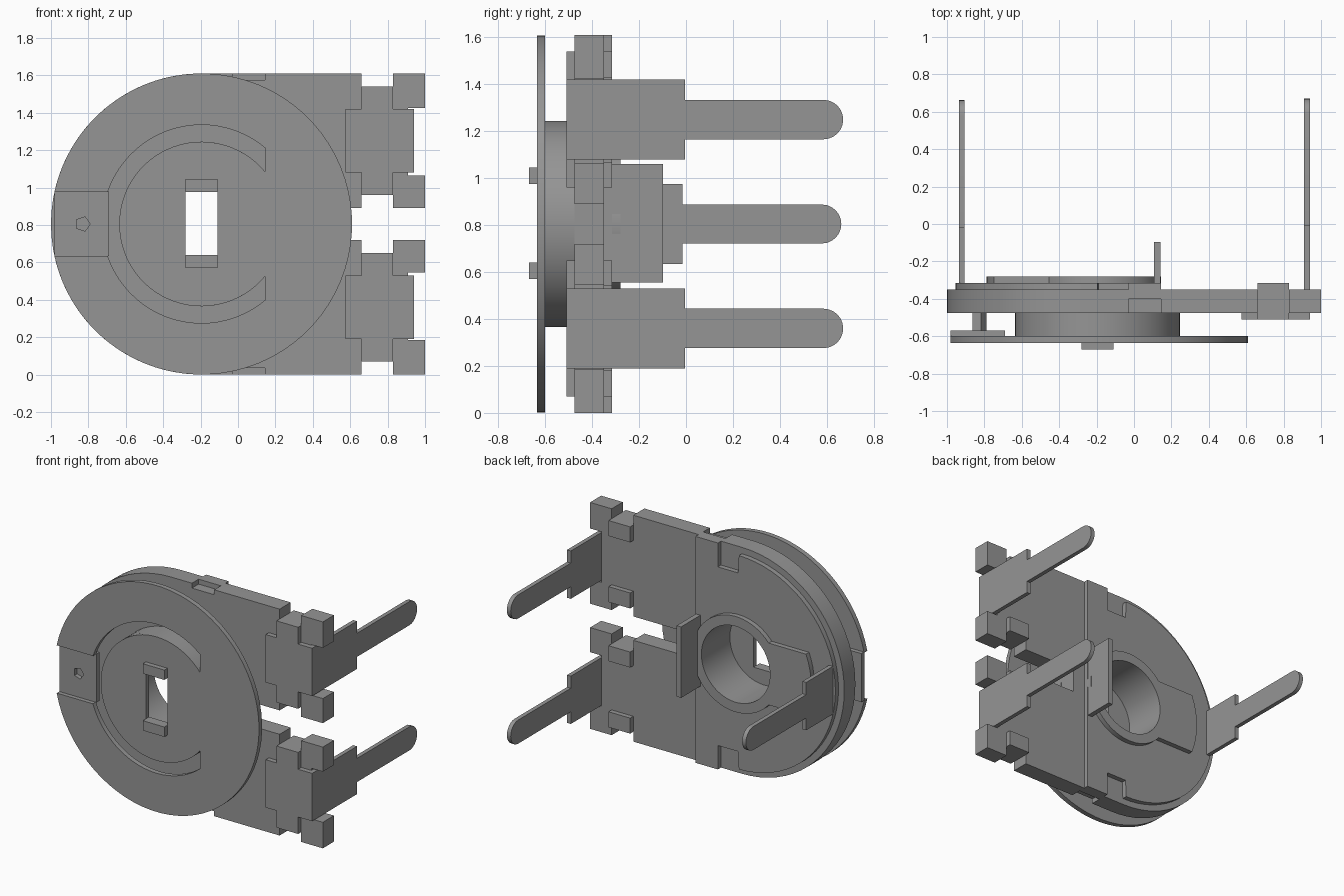
import bpy, bmesh, math
from mathutils import Matrix

cube = bpy.data.objects.get("Cube")
if cube:
    bpy.data.objects.remove(cube, do_unlink=True)

grey = bpy.data.materials.new("mid grey")
grey.use_nodes = True
COL = (0.3, 0.3, 0.3, 1)
grey.diffuse_color = COL
grey.node_tree.nodes["Principled BSDF"].inputs["Base Color"].default_value = COL

CX, CZ = -0.195, 0.805          # rotor axis


def arc(r, a0, a1, cx=CX, cz=CZ, step=5):
    n = max(2, round(abs(a1 - a0) / step))
    angles = [math.radians(a0 + (a1 - a0) * i / n) for i in range(n + 1)]
    return [(cx + r * math.cos(a), cz + r * math.sin(a)) for a in angles]


def circle(r, cx=CX, cz=CZ, n=72):
    return arc(r, 0, 360, cx, cz, 360 / n)[:-1]


def rect(x0, x1, z0, z1):
    return [(x0, z0), (x1, z0), (x1, z1), (x0, z1)]


def mirrored(pts):
    """Lower half of an outline followed by its upper half."""
    return pts + [(x, 2 * CZ - z) for x, z in reversed(pts)]


def prism(name, loops, d0, d1, axis='Y'):
    """Extrude an outline (with optional holes) from d0 to d1 along an axis."""
    cu = bpy.data.curves.new(name, 'CURVE')
    cu.dimensions = '2D'
    cu.fill_mode = 'BOTH'
    cu.extrude = (d1 - d0) / 2
    for pts in loops:
        sp = cu.splines.new('POLY')
        sp.points.add(len(pts) - 1)
        for p, (a, b) in zip(sp.points, pts):
            p.co = (a, b, 0, 1)
        sp.use_cyclic_u = True
    tmp = bpy.data.objects.new(name + "_outline", cu)
    bpy.context.collection.objects.link(tmp)
    bpy.context.view_layer.update()
    dg = bpy.context.evaluated_depsgraph_get()
    me = bpy.data.meshes.new_from_object(tmp.evaluated_get(dg))
    bpy.data.objects.remove(tmp, do_unlink=True)
    bpy.data.curves.remove(cu)
    mid = (d0 + d1) / 2
    m = Matrix.Rotation(math.pi / 2, 4, 'X')
    if axis == 'X':
        m = Matrix.Translation((mid, 0, 0)) @ Matrix.Rotation(math.pi / 2, 4, 'Z') @ m
    else:
        m = Matrix.Translation((0, mid, 0)) @ m
    me.transform(m)
    bm = bmesh.new()
    bm.from_mesh(me)
    bmesh.ops.remove_doubles(bm, verts=bm.verts, dist=1e-4)
    bmesh.ops.recalc_face_normals(bm, faces=bm.faces)
    bm.to_mesh(me)
    bm.free()
    me.name = name
    me.materials.clear()
    me.materials.append(grey)
    ob = bpy.data.objects.new(name, me)
    bpy.context.collection.objects.link(ob)
    bpy.ops.object.select_all(action='DESELECT')
    ob.select_set(True)
    bpy.context.view_layer.objects.active = ob
    bpy.ops.object.shade_smooth_by_angle(angle=math.radians(30))
    return ob


# Housing: round left end, two forked arms on the right
arm = [(0.66, 0), (0.66, 0.105), (0.83, 0.105), (0.83, 0), (1, 0), (1, 0.185),
       (0.91, 0.185), (0.91, 0.545), (1, 0.545), (1, 0.72), (0.83, 0.72),
       (0.83, 0.62), (0.66, 0.62), (0.66, 0.72), (0.24, 0.72)]
notch = [(-0.03, 0), (-0.03, 0.035), (0.145, 0.035), (0.145, 0)]
round_end = arc(0.805, 90, 270)
prism("housing_front", [round_end + mirrored(notch + arm), circle(0.27)], -0.475, -0.40)
prism("housing_back", [round_end + mirrored(arm), circle(0.27)], -0.40, -0.35)

# Back cover with clipped corners, and the contact ring lying on it
cover = [(-0.19, 0.17), (-0.03, 0.17), (-0.03, 0), (0.145, 0)]
prism("back_cover", [arc(0.76, 90, 270) + mirrored(cover), circle(0.27)], -0.35, -0.315)
prism("contact_ring", [arc(0.34, 220.3, 499.7) + arc(0.595, 158.3, 201.7), circle(0.27)],
      -0.315, -0.28)

# Rotor: hollow drum and front disc with a C-shaped slot open to the left
prism("rotor_drum", [circle(0.44), circle(0.27)], -0.60, -0.475)
disc = (arc(0.805, 167.8, -167.8) + arc(0.53, 198.7, 310)
        + arc(0.44, 320.6, 39.4) + arc(0.53, 50, 161.3))
prism("rotor_disc", [disc, rect(-0.28, -0.11, 0.64, 0.975)], -0.635, -0.60)
for side, z in (("lower", 0.57), ("upper", 0.975)):
    prism(side + "_slot_lug", [rect(-0.28, -0.11, z, z + 0.07)], -0.67, -0.62)

# Wiper tab with its five-sided contact pin
prism("wiper_tab", [rect(-0.98, -0.69, 0.635, 0.98), circle(0.04, -0.83, 0.805, 5)],
      -0.605, -0.57)
prism("wiper_pin", [circle(0.042, -0.83, 0.805, 5)], -0.575, -0.475)


def blade(name, x0, x1, y0, y1, tip, zc, half, w):
    """Terminal leg: wide root, narrow blade, rounded tip."""
    pts = ([(y0, zc - half), (y1, zc - half), (y1, zc - w)]
           + arc(w, -90, 90, tip - w, zc, 15)
           + [(y1, zc + w), (y1, zc + half), (y0, zc + half)])
    prism(name, [pts], x0, x1, 'X')


# End terminals: front plate with wings folded around the arm, and a leg
for side, zc in (("lower", 0.36), ("upper", 1.25)):
    clip = [(0.575, zc - 0.17), (0.66, zc - 0.17), (0.66, zc - 0.29), (0.83, zc - 0.29),
            (0.83, zc - 0.17), (0.94, zc - 0.17)]
    clip += [(x, 2 * zc - z) for x, z in reversed(clip)]
    prism(side + "_clip_plate", [clip], -0.51, -0.475)
    for s, end in ((-1, "bottom"), (1, "top")):
        a, b = sorted((zc + s * 0.255, zc + s * 0.29))
        prism(f"{side}_clip_wing_{end}", [rect(0.66, 0.83, a, b)], -0.475, -0.315)
        a, b = sorted((zc + s * 0.18, zc + s * 0.255))
        prism(f"{side}_clip_fold_{end}", [rect(0.66, 0.83, a, b)], -0.35, -0.315)
    blade(side + "_terminal", 0.91, 0.94, -0.475, -0.005, 0.67, zc, 0.17, 0.084)

# Middle terminal on the left and the upright stop plate behind the ring
blade("middle_terminal", -0.935, -0.905, -0.35, -0.015, 0.662, CZ, 0.17, 0.083)
prism("stop_plate", [rect(0.107, 0.142, 0.555, 1.06)], -0.315, -0.097)
